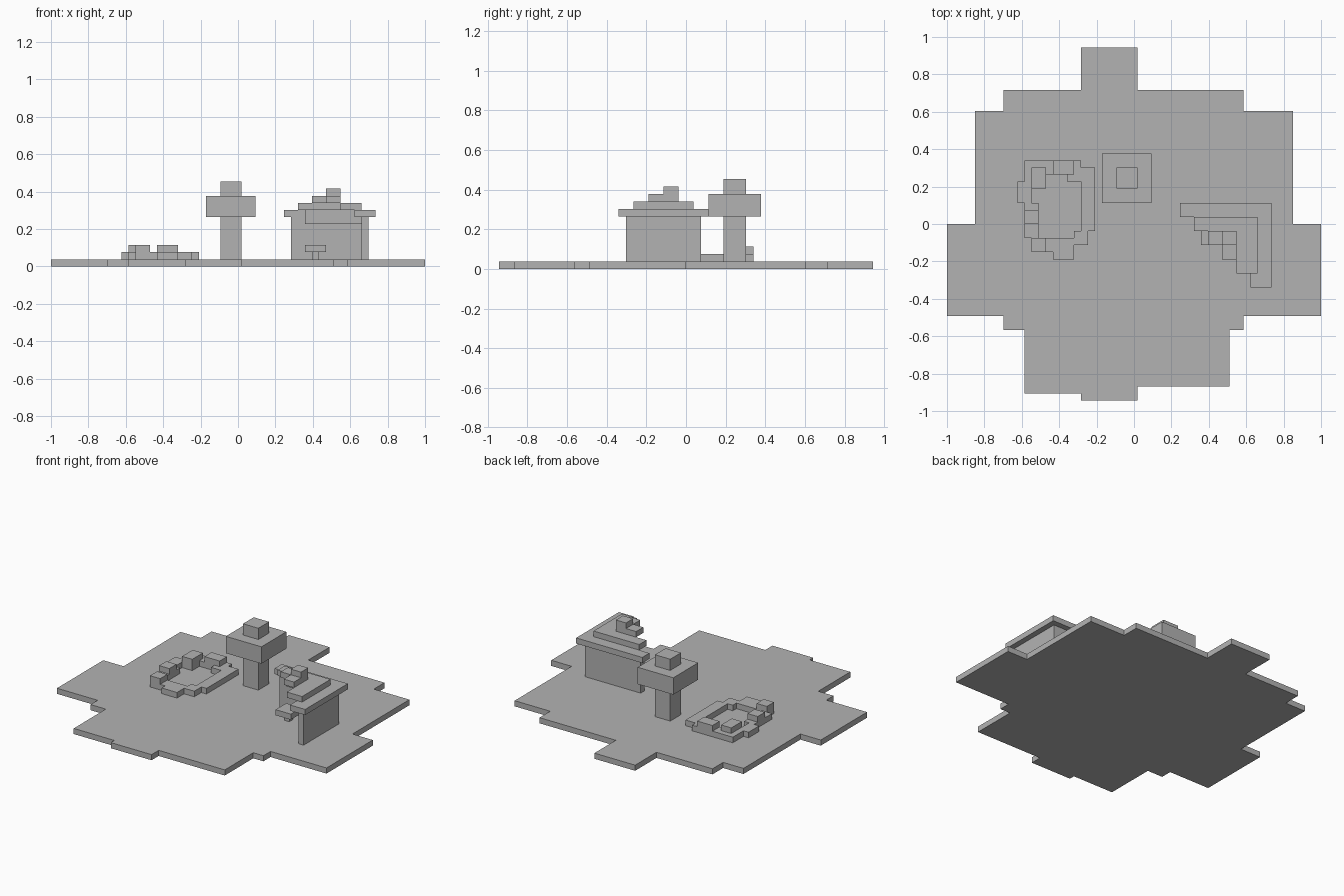
import bpy
import bmesh
from mathutils import Matrix, Vector

# Everything sits on a cell grid: columns along x, rows along y, levels along z
CELL = 2 / 53
ORIGIN = Vector((-1.0, -25 * CELL, 0.0))

default_cube = bpy.data.objects.get("Cube")
if default_cube:
    bpy.data.objects.remove(default_cube, do_unlink=True)

stone_grey = bpy.data.materials.new("stone_grey")
stone_grey.use_nodes = True
colour = (0.45, 0.45, 0.45, 1.0)
stone_grey.diffuse_color = colour
stone_grey.node_tree.nodes["Principled BSDF"].inputs["Base Color"].default_value = colour


def grid_point(column, row, level):
    return ORIGIN + Vector((column, row, level)) * CELL


def finish(name, mesh_builder):
    mesh = bpy.data.meshes.new(name)
    mesh_builder.to_mesh(mesh)
    mesh_builder.free()
    mesh.materials.append(stone_grey)
    part = bpy.data.objects.new(name, mesh)
    bpy.context.scene.collection.objects.link(part)
    return part


def blocks(name, bottom, top, footprints):
    """Build one part from rectangular footprints (left, front, right, back)."""
    builder = bmesh.new()
    for left, front, right, back in footprints:
        low = grid_point(left, front, bottom)
        high = grid_point(right, back, top)
        placement = Matrix.Translation((low + high) / 2) @ Matrix.Diagonal((*(high - low), 1))
        bmesh.ops.create_cube(builder, size=1, matrix=placement)
    return finish(name, builder)


def slab(name, bottom, top, turns):
    """Extrude a right-angled outline given as alternating column and row turns."""
    builder = bmesh.new()
    corners = []
    for index in range(len(turns)):
        pair = (turns[index], turns[(index + 1) % len(turns)])
        column, row = pair if index % 2 == 0 else pair[::-1]
        corners.append(builder.verts.new(grid_point(column, row, bottom)))
    face = builder.faces.new(corners)
    extruded = bmesh.ops.extrude_face_region(builder, geom=[face])
    raised = [v for v in extruded["geom"] if isinstance(v, bmesh.types.BMVert)]
    bmesh.ops.translate(builder, verts=raised, vec=(0, 0, (top - bottom) * CELL))
    bmesh.ops.recalc_face_normals(builder, faces=builder.faces)
    return finish(name, builder)


# Stepped ground plate
slab("ground_plate", 0, 1, [
    19, 50, 27, 44, 42, 41, 49, 25, 53, 12, 42, 10, 40, 2,
    27, 0, 19, 1, 11, 10, 8, 12, 0, 25, 4, 41, 8, 44])

# Tree
trunk = (24, 30, 27, 33)
blocks("tree_trunk", 1, 7, [trunk])
blocks("tree_canopy", 7, 10, [(22, 28, 29, 35)])
blocks("tree_top", 10, 12, [trunk])

# Cutaway house: two walls meeting at the back corner
slab("house_walls", 1, 7, [34, 27, 45, 17, 44, 26])
blocks("wall_cornice", 6, 8, [(36, 25, 44, 26)])

# Stepped cutaway roof
slab("roof_eaves", 7, 8, [33, 28, 46, 16, 43, 26])
slab("roof_second_step", 8, 9, [35, 26, 44, 18, 41, 24])
slab("roof_third_step", 9, 10, [37, 24, 41, 20, 39, 22])
blocks("roof_peak", 10, 11, [(39, 22, 41, 24)])

# Small table in the open room
blocks("table_leg", 1, 2, [(37, 23, 38, 24)])
blocks("table_top", 2, 3, [(36, 22, 39, 25)])

# Ring of stones around a pond
blocks("pond_ring", 1, 2, [
    (11, 32, 19, 34), (17, 31, 21, 33), (19, 24, 21, 31),
    (18, 22, 20, 24), (15, 20, 18, 23), (12, 21, 15, 23),
    (11, 23, 13, 28), (10, 28, 12, 31), (11, 30, 14, 32)])
blocks("pond_upper_stones", 2, 3, [
    (12, 30, 14, 33), (15, 32, 18, 34), (11, 25, 13, 27), (12, 21, 14, 23)])
